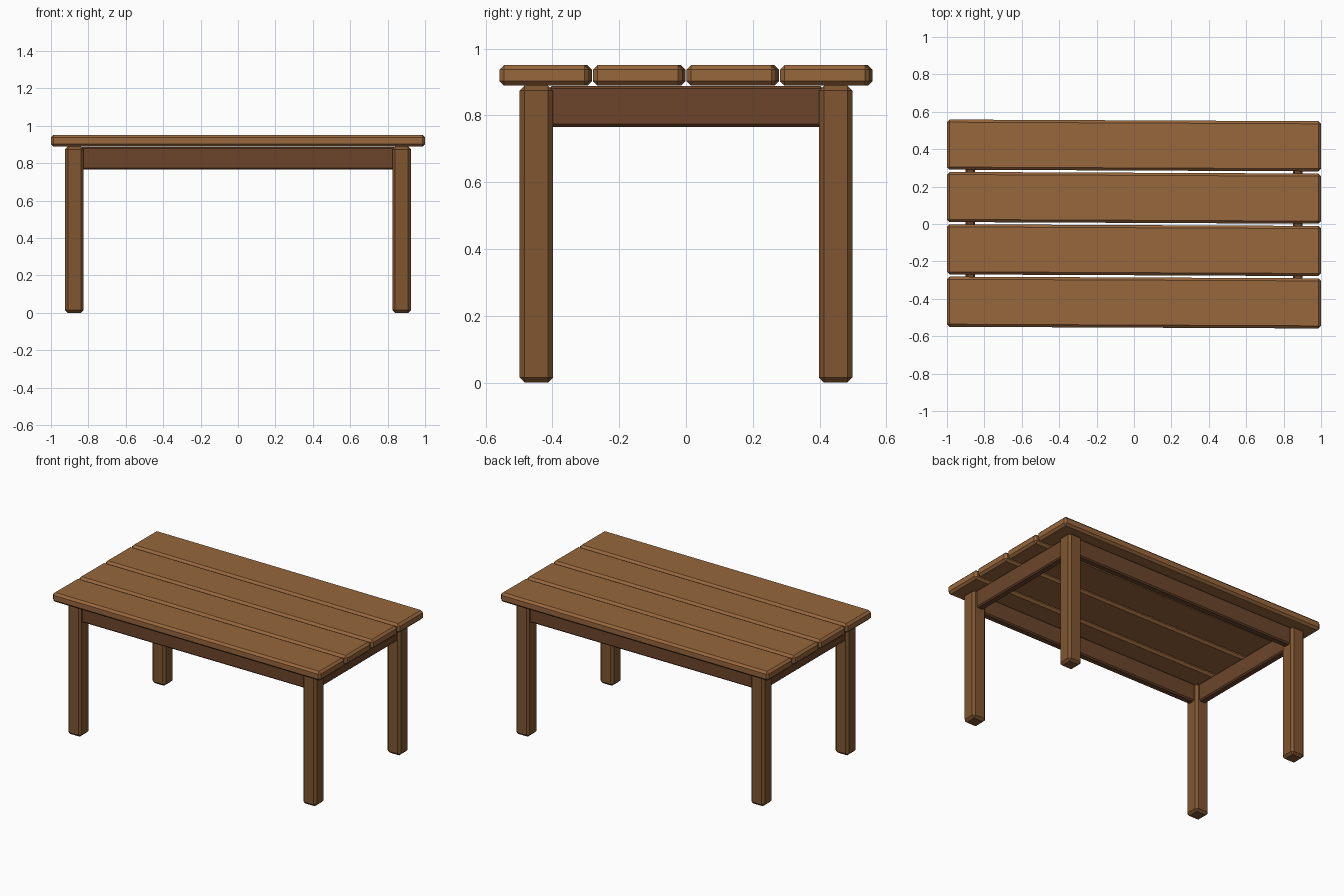
import bpy, bmesh
from mathutils import Matrix

if "Cube" in bpy.data.objects:
    bpy.data.objects.remove(bpy.data.objects["Cube"])


def material(name, rgb):
    m = bpy.data.materials.new(name)
    m.diffuse_color = (*rgb, 1)
    m.use_nodes = True
    m.node_tree.nodes["Principled BSDF"].inputs["Base Color"].default_value = m.diffuse_color
    return m


plank_wood = material("plank_wood", (0.31, 0.135, 0.046))
leg_wood = material("leg_wood", (0.215, 0.093, 0.03))
rail_wood = material("rail_wood", (0.15, 0.06, 0.023))


def board(name, size, center, bevel, mat, turn=0.0):
    """Chamfered flat-shaded box."""
    bm = bmesh.new()
    bmesh.ops.create_cube(bm, size=1, matrix=Matrix.Diagonal((*size, 1)))
    bmesh.ops.bevel(bm, geom=bm.edges[:], offset=bevel, segments=1,
                    affect='EDGES', profile=0.5)
    me = bpy.data.meshes.new(name)
    bm.to_mesh(me)
    bm.free()
    me.materials.append(mat)
    ob = bpy.data.objects.new(name, me)
    ob.location = center
    ob.rotation_euler.z = turn
    bpy.context.collection.objects.link(ob)
    return ob


LEG_X, LEG_Y, LEG_H, TOP = 0.875, 0.448, 0.889, 0.951

# Tabletop planks, each very slightly turned
for i in range(4):
    board(f"top_plank_{i + 1}", (2, 0.268, TOP - LEG_H),
          (0, -0.42 + 0.28 * i, (TOP + LEG_H) / 2), 0.014, plank_wood, -0.0045)

# Legs
for sx, side in ((-1, "left"), (1, "right")):
    for sy, end in ((-1, "front"), (1, "back")):
        board(f"{end}_{side}_leg", (0.1, 0.1, LEG_H),
              (sx * LEG_X, sy * LEG_Y, LEG_H / 2), 0.015, leg_wood)

# Rails between the legs
RAIL_H, RAIL_Z = 0.122, 0.827
for s, name in ((-1, "front_rail"), (1, "back_rail")):
    board(name, (1.68, 0.05, RAIL_H), (0, s * LEG_Y, RAIL_Z), 0.008, rail_wood)
for s, name in ((-1, "left_rail"), (1, "right_rail")):
    board(name, (0.05, 0.82, RAIL_H), (s * LEG_X, 0, RAIL_Z), 0.008, rail_wood)
